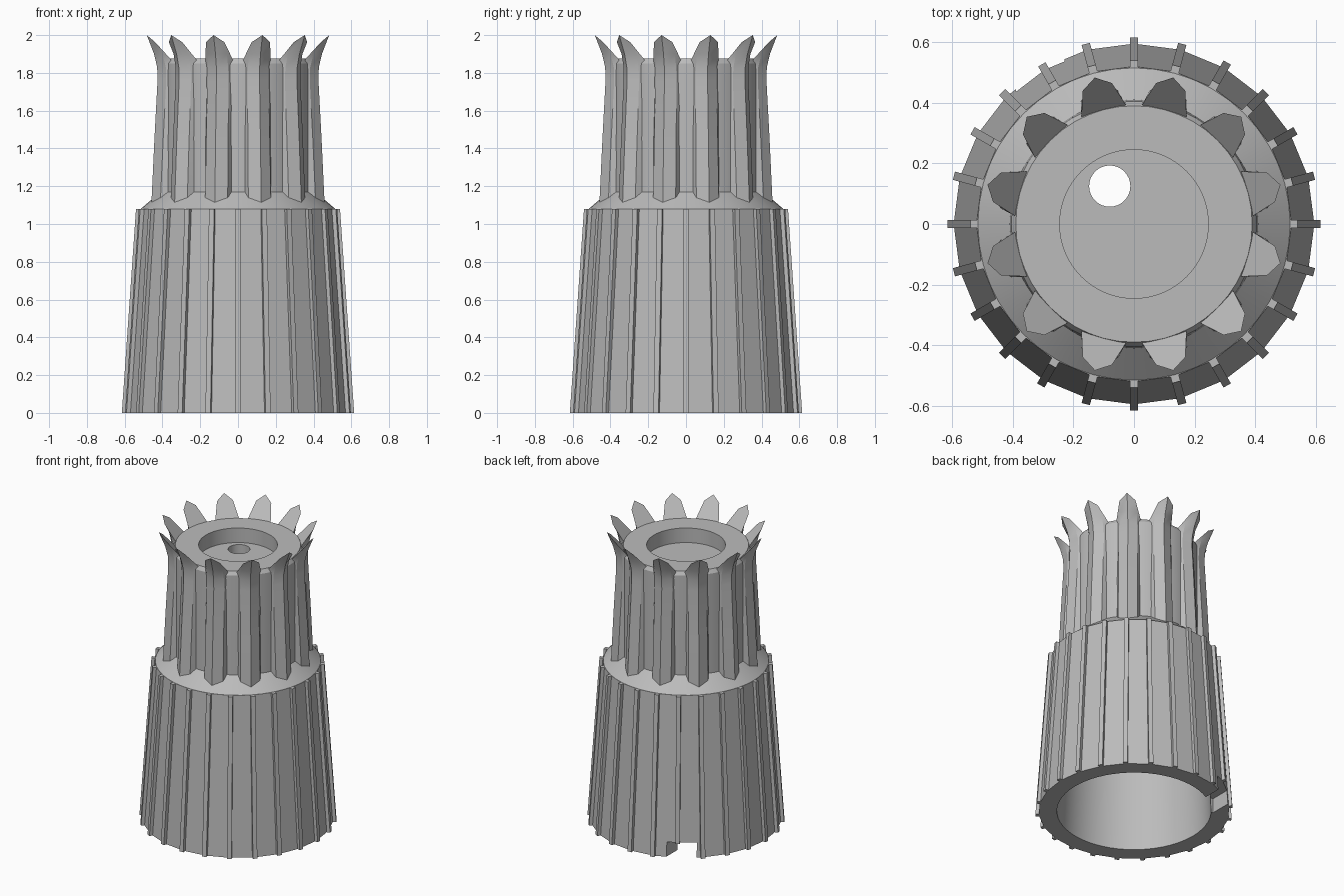
import bpy, bmesh, math
from mathutils import Vector, Matrix

if "Cube" in bpy.data.objects:
    bpy.data.objects.remove(bpy.data.objects["Cube"])

grey = bpy.data.materials.new("plain grey")
grey.diffuse_color = (0.5, 0.5, 0.5, 1)
grey.use_nodes = True
grey.node_tree.nodes["Principled BSDF"].inputs["Base Color"].default_value = grey.diffuse_color


def finish(name, bm, angle=None):
    bmesh.ops.recalc_face_normals(bm, faces=bm.faces)
    me = bpy.data.meshes.new(name)
    bm.to_mesh(me)
    bm.free()
    me.materials.append(grey)
    ob = bpy.data.objects.new(name, me)
    bpy.context.collection.objects.link(ob)
    if angle:
        smooth(ob, angle)
    return ob


def activate(ob):
    bpy.ops.object.select_all(action='DESELECT')
    ob.select_set(True)
    bpy.context.view_layer.objects.active = ob


def smooth(ob, angle):
    activate(ob)
    bpy.ops.object.shade_smooth_by_angle(angle=math.radians(angle))


def lathe(name, profile, segs, centre=(0, 0)):
    """Closed solid from (radius, z) points, capped at both ends."""
    bm = bmesh.new()
    rings = []
    for r, z in profile:
        rings.append([bm.verts.new((centre[0] + r * math.cos(math.tau * i / segs),
                                    centre[1] + r * math.sin(math.tau * i / segs), z))
                      for i in range(segs)])
    for a, b in zip(rings, rings[1:]):
        for i in range(segs):
            j = (i + 1) % segs
            bm.faces.new((a[i], a[j], b[j], b[i]))
    bm.faces.new(rings[0][::-1])
    bm.faces.new(rings[-1])
    return finish(name, bm)


def loft(bm, sections, turn):
    """Skin a list of equal-length sections and rotate the result about z."""
    rot = Matrix.Rotation(turn, 3, 'Z')
    rings = [[bm.verts.new(rot @ Vector(p)) for p in s] for s in sections]
    n = len(rings[0])
    for a, b in zip(rings, rings[1:]):
        for i in range(n):
            j = (i + 1) % n
            bm.faces.new((a[i], a[j], b[j], b[i]))
    bm.faces.new(rings[0][::-1])
    bmesh.ops.triangulate(bm, faces=[bm.faces.new(rings[-1])])


def cut(ob, cutters):
    activate(ob)
    for c in cutters:
        m = ob.modifiers.new("cut", 'BOOLEAN')
        m.operation = 'DIFFERENCE'
        m.solver = 'EXACT'
        m.object = c
        bpy.ops.object.modifier_apply(modifier=m.name)


# Main solids: faceted skirt, and round shoulder with core
skirt = lathe("lower_body", [(0.595, 0), (0.52, 1.08)], 24)
core = lathe("upper_core", [(0.50, 1.04), (0.515, 1.08), (0.41, 1.17),
                            (0.405, 1.85), (0.39, 1.875)], 48)

# Cutters: hollow inside, top recess, cable hole and cable slot
cavity = lathe("cavity_cutter", [(0.48, -0.1), (0.48, 0), (0.44, 1.0),
                                 (0.34, 1.12), (0.34, 1.7)], 64)
recess = lathe("recess_cutter", [(0.245, 1.775), (0.245, 2.0)], 64)
hole = lathe("hole_cutter", [(0.068, 1.6), (0.068, 1.9)], 32, (-0.08, 0.125))
bm = bmesh.new()
bmesh.ops.create_cube(bm, size=1, matrix=Matrix.Translation((-0.31, 0.5, 0.0))
                      @ Matrix.Diagonal((0.16, 0.4, 0.2, 1)))
slot = finish("slot_cutter", bm)

cut(skirt, [cavity, slot])
cut(core, [cavity, recess, hole])
smooth(skirt, 10)
smooth(core, 30)
for c in (cavity, recess, hole, slot):
    bpy.data.objects.remove(c)

# Slim ribs along the corners of the skirt, one shortened by the slot
bm = bmesh.new()
for k in range(24):
    sections = []
    for z in (0.1 if k == 8 else 0.0, 1.08):
        r = 0.615 - 0.075 * z / 1.08
        w = 0.014
        sections.append([(r - 0.035, -w, z), (r, -w, z), (r, w, z), (r - 0.035, w, z)])
    loft(bm, sections, math.radians(15 * k))
finish("skirt_ribs", bm)

# Flared, pointed fins around the core: (z, ridge radius, flank half width)
fin = [(1.06, 0.477, 0.062), (1.45, 0.458, 0.060), (1.76, 0.441, 0.058),
       (1.83, 0.443, 0.056), (1.90, 0.460, 0.054), (2.0, 0.50, 0.050)]
bm = bmesh.new()
for k in range(12):
    sections = []
    for i, (z, r, w) in enumerate(fin):
        pts = [(0.38, -0.078), (r - 0.032, -w), (r, 0), (r - 0.032, w), (0.38, 0.078)]
        # the upper end slopes down towards the core
        sections.append([(x, y, min(z, 2.0 - 1.15 * (0.5 - x)) if i > 3 else z)
                         for x, y in pts])
    loft(bm, sections, math.radians(15 + 30 * k))
bmesh.ops.remove_doubles(bm, verts=bm.verts, dist=0.0005)
finish("crown_fins", bm, 25)
